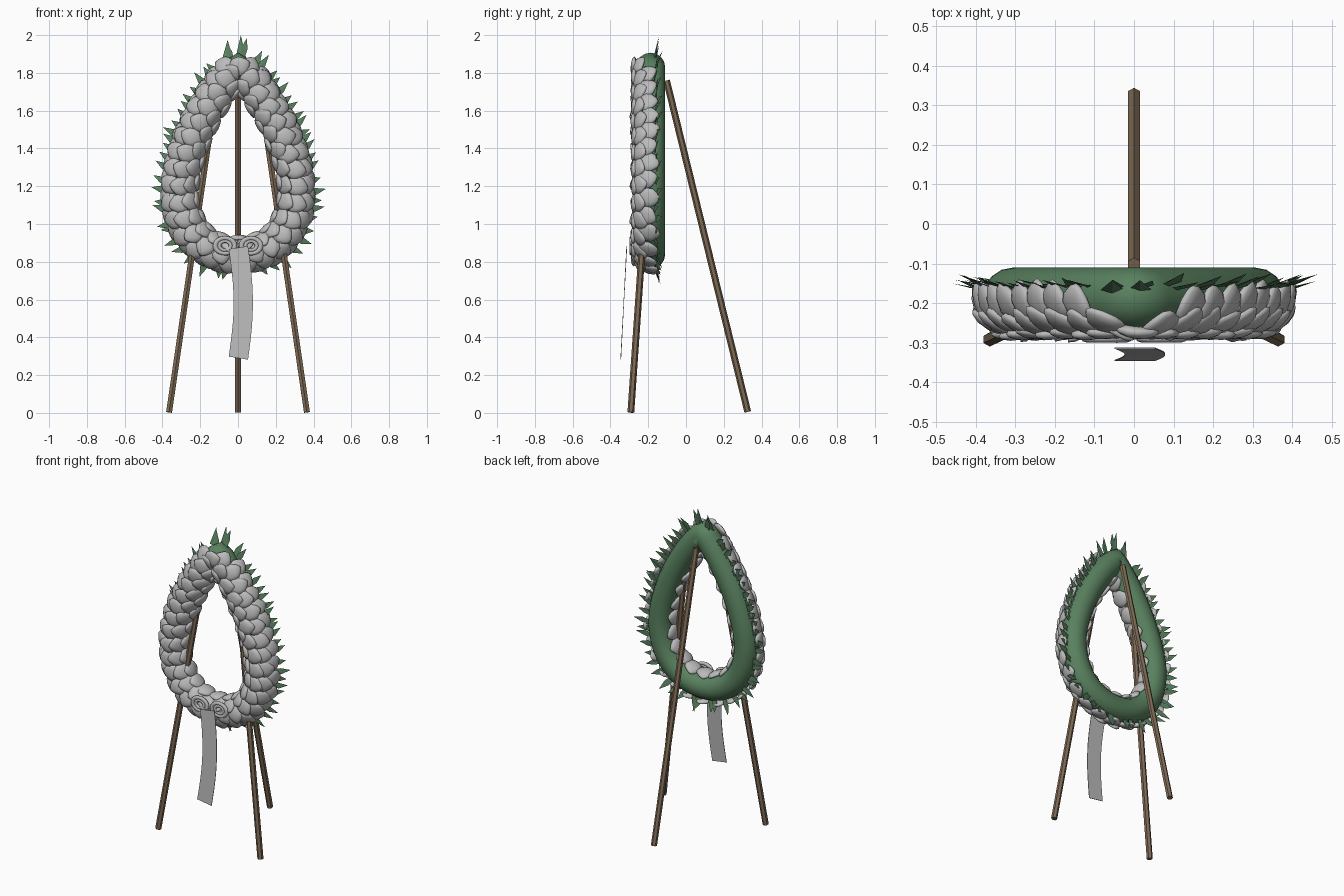
import bpy, bmesh, math, random
from mathutils import Vector, Matrix

if "Cube" in bpy.data.objects:
    bpy.data.objects.remove(bpy.data.objects["Cube"])

random.seed(4)


def material(name, rgb):
    m = bpy.data.materials.new(name)
    m.diffuse_color = (*rgb, 1)
    m.use_nodes = True
    m.node_tree.nodes["Principled BSDF"].inputs["Base Color"].default_value = m.diffuse_color
    return m


GREEN = material("leaf green", (0.10, 0.22, 0.115))
GREY = material("petal grey", (0.50, 0.50, 0.50))
RIBBON = material("ribbon grey", (0.50, 0.50, 0.50))
WOOD = material("wood brown", (0.21, 0.145, 0.09))


def finish(bm, name, mat, smooth=False):
    bmesh.ops.recalc_face_normals(bm, faces=bm.faces)
    me = bpy.data.meshes.new(name)
    bm.to_mesh(me)
    bm.free()
    me.materials.append(mat)
    for p in me.polygons:
        p.use_smooth = smooth
    ob = bpy.data.objects.new(name, me)
    bpy.context.collection.objects.link(ob)
    return ob


# Teardrop centre line: right half from bottom to tip, then mirrored
HALF = [(0, .84), (.12, .862), (.22, .93), (.28, 1.03), (.305, 1.15), (.296, 1.27),
        (.26, 1.40), (.21, 1.52), (.15, 1.63), (.08, 1.735), (0, 1.83)]
CY, R = -0.187, 0.077


def half_path(steps=5):
    p = [Vector(q) for q in HALF]
    p = [Vector((-.12, .862))] + p + [2 * p[-1] - p[-2]]
    out = []
    for i in range(1, len(p) - 2):
        a, b, c, d = p[i - 1:i + 3]
        for k in range(steps):
            t = k / steps
            out.append(0.5 * (2 * b + (c - a) * t + (2 * a - 5 * b + 4 * c - d) * t * t
                              + (3 * b - a - 3 * c + d) * t ** 3))
    return out + [p[-2]]


right = half_path()
path = right + [Vector((-v.x, v.y)) for v in reversed(right[1:-1])]
N = len(path)


def frame(i):
    """Tangent and outward normal in the x-z plane."""
    t = (path[(i + 1) % N] - path[i - 1]).normalized()
    return Vector((t.x, 0, t.y)), Vector((t.y, 0, -t.x))


def at_length(f):
    """Centre, tangent and outward normal at fraction f of the loop."""
    lens = [(path[(i + 1) % N] - path[i]).length for i in range(N)]
    s = (f % 1) * sum(lens)
    for i, l in enumerate(lens):
        if s <= l:
            q = path[i].lerp(path[(i + 1) % N], s / l)
            t = (path[(i + 1) % N] - path[i]).normalized()
            return Vector((q.x, CY, q.y)), Vector((t.x, 0, t.y)), Vector((t.y, 0, -t.x))
        s -= l


# Green wreath tube
bm = bmesh.new()
rings = []
SIDES = 16
for i, q in enumerate(path):
    _, n = frame(i)
    rings.append([bm.verts.new(Vector((q.x, CY, q.y)) + R * (n * math.cos(a) + Vector((0, math.sin(a), 0))))
                  for a in (2 * math.pi * k / SIDES for k in range(SIDES))])
for i in range(N):
    a, b = rings[i], rings[(i + 1) % N]
    for k in range(SIDES):
        bm.faces.new((a[k], a[(k + 1) % SIDES], b[(k + 1) % SIDES], b[k]))
finish(bm, "wreath_tube", GREEN, True)

# Overlapping petals in rows over the front of the tube
bm = bmesh.new()
FRONT = Vector((0, -1, 0))
for row, phi in enumerate((-82, -42, 0, 40, 78)):
    count = (22, 25, 28, 30, 31)[row]
    for k in range(count):
        c, t, n = at_length((k + 0.5 * (row % 2)) / count)
        if phi > 60 and c.z > 1.76:
            continue
        a = math.radians(phi + random.uniform(-5, 5))
        out = n * math.sin(a) + FRONT * math.cos(a)
        across = n * math.cos(a) - FRONT * math.sin(a)
        basis = Matrix((t, across, out)).transposed()
        twist = Matrix.Rotation(math.radians(random.uniform(-25, 25)), 3, 'Z')
        tilt = Matrix.Rotation(math.radians(random.uniform(6, 16)), 3, 'X')
        new = bmesh.ops.create_icosphere(bm, subdivisions=2, radius=1)["verts"]
        for v in new:
            x, y, z = v.co
            # pointed outline with a gentle cup
            p = Vector((x * .055 * (1 - .45 * y * y), y * .064, z * .017 - .010 * y * y))
            v.co = c + out * (R + .010) + basis @ (twist @ (tilt @ p))
finish(bm, "petals", GREY, True)

# Folded pointed leaves around the outer rim
bm = bmesh.new()
LEAVES = 54
for k in range(LEAVES):
    c, t, n = at_length((k + random.uniform(-.25, .25)) / LEAVES)
    if c.z > 1.8:
        n = Vector((random.uniform(-.3, .3), 0, 1)).normalized()
        t = Vector((n.z, 0, -n.x))
    d = (n + Vector((0, 0, .35)) + t * random.uniform(-.25, .25)).normalized()
    s = Vector((d.z, 0, -d.x))
    base = c + n * (R - .012) + Vector((0, .027 + random.uniform(-.008, .008), 0))
    ln = random.uniform(.075, .105)
    back = Vector((0, random.uniform(.012, .03), 0))
    pts = [base - s * .014, base + FRONT * .006, base + s * .014,
           base + d * ln * .45 + s * .018 + back * .2, base + d * ln + back,
           base + d * ln * .45 - s * .018 + back * .2]
    v = [bm.verts.new(p) for p in pts]
    bm.faces.new((v[0], v[1], v[4], v[5]))
    bm.faces.new((v[1], v[2], v[3], v[4]))
# Two tall leaves at the tip
for x, z in ((.015, 2.0), (-.055, 1.975)):
    v = [bm.verts.new(p) for p in ((x - .03, CY + .02, 1.87), (x, CY + .012, 1.87),
                                   (x + .03, CY + .02, 1.87), (x, CY + .045, z))]
    bm.faces.new((v[0], v[1], v[3]))
    bm.faces.new((v[1], v[2], v[3]))
for v in bm.verts:
    v.co.z = min(v.co.z, 2.0)
finish(bm, "rim_leaves", GREEN)


# Six-sided easel legs
def leg(name, foot, top):
    foot, top = Vector(foot), Vector(top)
    d = top - foot
    bm = bmesh.new()
    bmesh.ops.create_cone(bm, cap_ends=True, segments=6, radius1=.018, radius2=.018, depth=d.length,
                          matrix=Matrix.Translation((foot + top) / 2)
                          @ Vector((0, 0, 1)).rotation_difference(d).to_matrix().to_4x4())
    finish(bm, name, WOOD)


leg("back_leg", (0, .327, .005), (0, -.103, 1.76))
for side, name in ((1, "right_leg"), (-1, "left_leg")):
    leg(name, (side * .365, -.292, .003), (side * .11, -.172, 1.75))

# Bow: a flattened ring and an inner coil on each side
for side, name in ((1, "right_bow_loop"), (-1, "left_bow_loop")):
    bm = bmesh.new()
    for major, minor in ((.051, .014), (.030, .011)):
        grid = [[bm.verts.new((side * .069 + 1.0 * (major + minor * math.cos(b)) * math.cos(a),
                               -.289 + .75 * minor * math.sin(b),
                               .885 + .8 * (major + minor * math.cos(b)) * math.sin(a)))
                 for b in (2 * math.pi * j / 8 for j in range(8))]
                for a in (2 * math.pi * i / 24 for i in range(24))]
        for i in range(24):
            for j in range(8):
                bm.faces.new((grid[i][j], grid[(i + 1) % 24][j],
                              grid[(i + 1) % 24][(j + 1) % 8], grid[i][(j + 1) % 8]))
    finish(bm, name, RIBBON, True)

# Hanging ribbon tail, a thin curved strip
bm = bmesh.new()
STEPS = 10
prev = None
for i in range(STEPS + 1):
    f = i / STEPS
    x = .002 + .026 * math.sin(math.pi * f)
    y, z = -.314 - .031 * f, .875 - .585 * f
    tilt = .008 * math.cos(math.pi * f)
    cur = [bm.verts.new((x + s * .051, y, z + s * tilt)) for s in (-1, 1)]
    if prev:
        bm.faces.new((prev[0], cur[0], cur[1], prev[1]))
    prev = cur
tail = finish(bm, "ribbon_tail", RIBBON)
mod = tail.modifiers.new("thickness", 'SOLIDIFY')
mod.thickness = .003
mod.offset = 0
